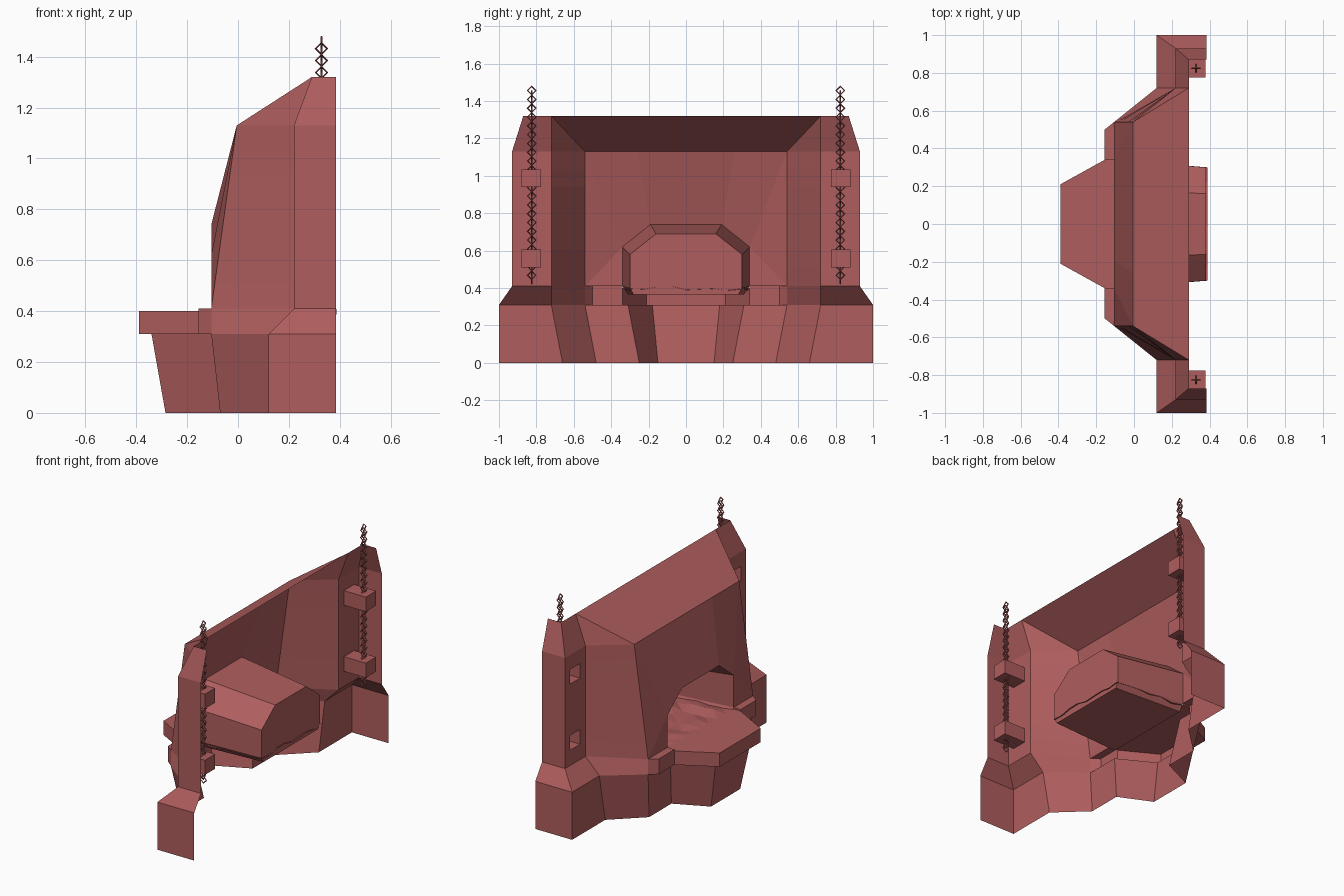
import bpy, bmesh, math, random
from mathutils import Matrix, Vector

if "Cube" in bpy.data.objects:
    bpy.data.objects.remove(bpy.data.objects["Cube"])

random.seed(4)
red = bpy.data.materials.new("red_stone")
red.diffuse_color = (0.43, 0.11, 0.11, 1)
red.use_nodes = True
red.node_tree.nodes["Principled BSDF"].inputs["Base Color"].default_value = red.diffuse_color


def finish(bm, name, mirror=True):
    bmesh.ops.remove_doubles(bm, verts=bm.verts, dist=0.0005)
    me = bpy.data.meshes.new(name)
    bm.to_mesh(me)
    bm.free()
    me.materials.append(red)
    ob = bpy.data.objects.new(name, me)
    bpy.context.collection.objects.link(ob)
    if mirror:
        m = ob.modifiers.new("mirror", 'MIRROR')
        m.use_axis = (False, True, False)
        m.use_clip = True
        m.merge_threshold = 0.0005
    return ob


def face(bm, pts):
    clean = []
    for p in pts:
        if all((Vector(p) - Vector(q)).length > 1e-5 for q in clean):
            clean.append(p)
    if len(clean) > 2:
        bm.faces.new([bm.verts.new(p) for p in clean])


def loft(bm, rows, skip=()):
    for r in range(len(rows) - 1):
        a, b = rows[r], rows[r + 1]
        for c in range(len(a) - 1):
            if (r, c) not in skip:
                face(bm, [a[c], a[c + 1], b[c + 1], b[c]])


# flared base wall
bm = bmesh.new()
low = [(.385, 1), (.12, 1), (.12, .66), (-.07, .48), (-.07, .25), (-.285, .15), (-.285, 0)]
high = [(.385, 1), (.12, 1), (.12, .72), (-.105, .54), (-.105, .31), (-.34, .18), (-.34, 0)]
loft(bm, [[(x, y, 0) for x, y in low], [(x, y, .31) for x, y in high]])
finish(bm, "base_wall")

# end pillars with angled side panels and two square openings each
HOLE_Y = (.775, .88)
HOLES = ((.51, .605), (.94, 1.035))


def pillar_row(front, outer, panel, z, inner_y=.54):
    return [(.385, outer, z), (front, outer, z), (front, min(HOLE_Y[1], outer - .01), z),
            (front, HOLE_Y[0], z), (front, .72, z), (panel, inner_y, z)]


bm = bmesh.new()
rows = [pillar_row(.12, 1, -.105, .31), pillar_row(.22, .93, -.105, .41)]
for z in (*HOLES[0], *HOLES[1], 1.13):
    rows.append(pillar_row(.22, .93, -.105 + .1 * (z - .41) / .72, z))
rows.append(pillar_row(.29, .87, .29, 1.32, .72))
loft(bm, rows, skip={(2, 2), (4, 2)})
finish(bm, "pillars")

# recessed sockets behind the pillar openings
bm = bmesh.new()
for z0, z1 in HOLES:
    y0, y1 = HOLE_Y
    ring = [(y0, z0), (y0, z1), (y1, z1), (y1, z0), (y0, z0)]
    loft(bm, [[(.22, y, z) for y, z in ring], [(.378, y, z) for y, z in ring]])
    face(bm, [(.378, y, z) for y, z in ring[:4]])
finish(bm, "pillar_sockets")

# front wall around the hearth opening, and sloped roof
bm = bmesh.new()
F, T = -.105, -.005
face(bm, [(F, .54, .41), (F, .34, .41), (F, .34, .62)])
face(bm, [(F, .54, .41), (F, .34, .62), (T, .54, 1.13)])
face(bm, [(F, .34, .62), (F, .19, .74), (T, .26, 1.13), (T, .54, 1.13)])
face(bm, [(F, .19, .74), (F, 0, .74), (T, 0, 1.13), (T, .26, 1.13)])
face(bm, [(T, .54, 1.13), (T, .26, 1.13), (T, 0, 1.13), (.29, 0, 1.32), (.29, .72, 1.32)])
finish(bm, "front_wall")

# hearth recess
bm = bmesh.new()
mouth = [(0, .365), (.31, .365), (.34, .41), (.34, .62), (.19, .74), (0, .74)]
back = [(0, .365), (.28, .365), (.30, .40), (.30, .58), (.16, .69), (0, .69)]
loft(bm, [[(.38, y, z) for y, z in back], [(F, y, z) for y, z in mouth]])
face(bm, [(.38, y, z) for y, z in reversed(back)])
finish(bm, "hearth_recess")

# projecting ledge: middle shelf and slightly higher side pieces
bm = bmesh.new()
rim = [(F, .54), (-.155, .50), (-.155, .34), (-.39, .21), (-.39, 0)]
under = [(F, .54), (F, .50), (F, .31), (-.34, .18), (-.34, 0)]
loft(bm, [[(x, y, .31) for x, y in under], [(x, y, .31) for x, y in rim]])
loft(bm, [[(x, y, .31) for x, y in rim[:3]], [(x, y, .41) for x, y in rim[:3]]])
loft(bm, [[(x, y, .31) for x, y in rim[2:]], [(x, y, .40) for x, y in rim[2:]]])
face(bm, [(F, .54, .41), (-.155, .50, .41), (-.155, .34, .41), (F, .34, .41)])
face(bm, [(F, .34, .40), (-.155, .34, .40), (-.39, .21, .40), (-.39, 0, .40), (F, 0, .40)])
face(bm, [(F, .34, .41), (-.155, .34, .41), (-.155, .34, .40), (F, .34, .40)])
finish(bm, "ledge")

# uneven bed of coals
bm = bmesh.new()
nx, ny = 6, 8
grid = []
for j in range(ny + 1):
    t = j / ny * 2 - 1
    row = []
    for i in range(nx + 1):
        x = F + (.388 - F) * i / nx
        half = .34 - .04 * i / nx
        z = .40 if i == 0 else .397 + random.uniform(-.012, .016)
        row.append((x, t * half, z))
    grid.append(row)
loft(bm, grid)
bmesh.ops.triangulate(bm, faces=bm.faces[:])
finish(bm, "coal_bed", mirror=False)

# hanging chains of diamond links, alternate links turned a quarter
bm = bmesh.new()
R, t = .0225, .0045
section = [(t, 0), (0, t), (-t, 0), (0, -t), (t, 0)]
for k in range(44):
    turn = Matrix.Translation((.328, .825, .445 + k * .0235)) @ Matrix.Rotation(k % 2 * math.pi / 2, 4, 'Z')
    rows = []
    for q in range(5):
        a = q * math.pi / 2
        rows.append([tuple(turn @ Vector(((R + u) * math.cos(a), v, (R + u) * math.sin(a))))
                     for u, v in section])
    for r in range(4):
        for c in range(4):
            face(bm, [rows[r][c], rows[r + 1][c], rows[r + 1][c + 1], rows[r][c + 1]])
bmesh.ops.remove_doubles(bm, verts=bm.verts, dist=0.0002)
bmesh.ops.recalc_face_normals(bm, faces=bm.faces)
finish(bm, "chains")
